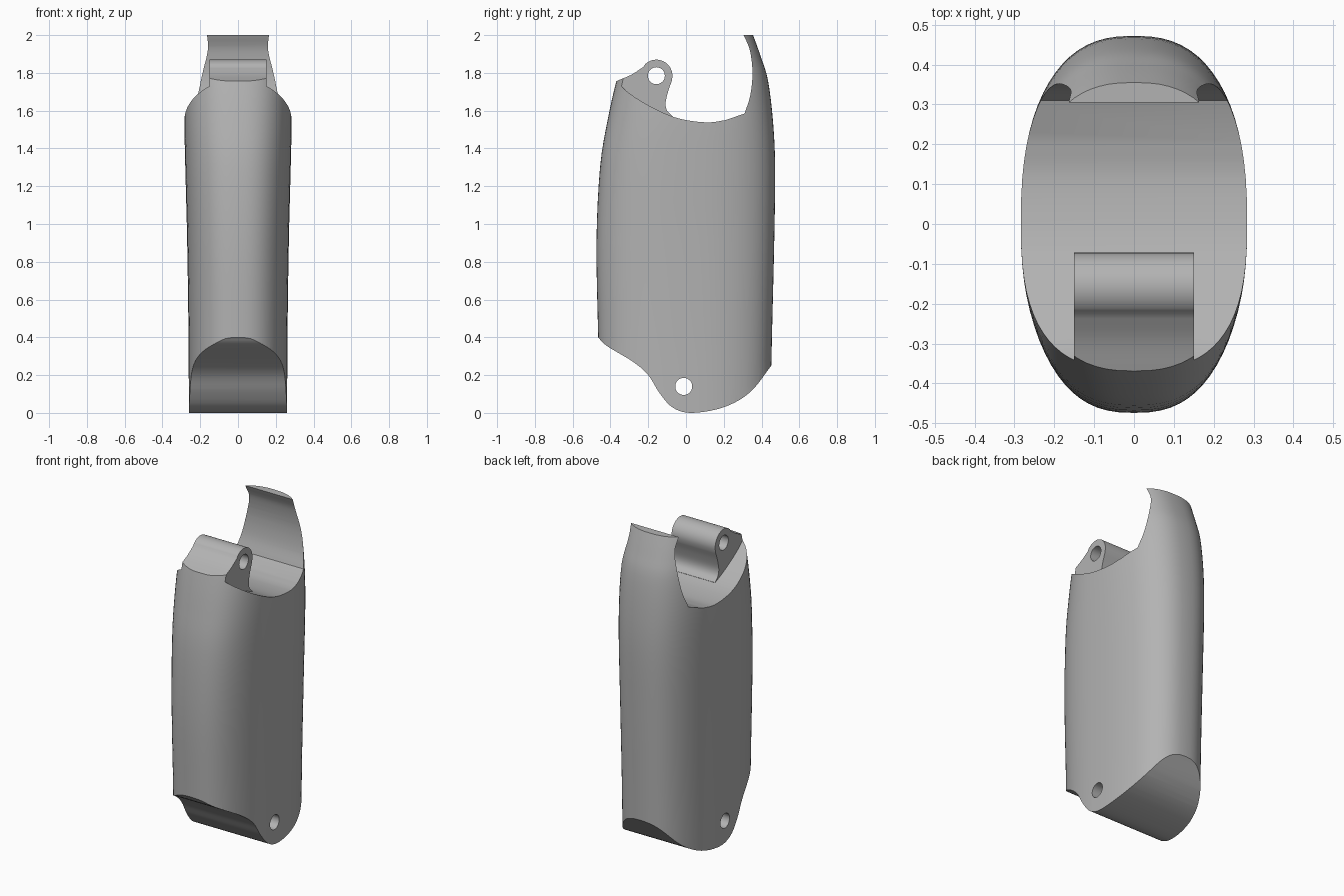
import bpy, bmesh, math
from mathutils import Vector

cube = bpy.data.objects.get("Cube")
if cube:
    bpy.data.objects.remove(cube, do_unlink=True)

grey = bpy.data.materials.new("plain grey")
grey.use_nodes = True
colour = (0.45, 0.45, 0.45, 1)
grey.diffuse_color = colour
grey.node_tree.nodes["Principled BSDF"].inputs["Base Color"].default_value = colour


def smooth_path(points, steps=5):
    """Catmull-Rom curve through the points."""
    pts = [Vector(p) for p in points]
    pts = [2 * pts[0] - pts[1]] + pts + [2 * pts[-1] - pts[-2]]
    out = []
    for a, b, c, d in zip(pts, pts[1:], pts[2:], pts[3:]):
        for i in range(steps):
            t = i / steps
            out.append(0.5 * (2 * b + (c - a) * t + (2 * a - 5 * b + 4 * c - d) * t * t
                              + (3 * b - a - 3 * c + d) * t ** 3))
    return out + [pts[-2]]


def loft(name, rings):
    """Skin closed rings of equal length and cap both ends."""
    bm = bmesh.new()
    rows = [[bm.verts.new(co) for co in ring] for ring in rings]
    n = len(rows[0])
    for low, high in zip(rows, rows[1:]):
        for i in range(n):
            j = (i + 1) % n
            bm.faces.new((low[i], low[j], high[j], high[i]))
    bm.faces.new(rows[0])
    bm.faces.new(rows[-1])
    bmesh.ops.recalc_face_normals(bm, faces=bm.faces)
    mesh = bpy.data.meshes.new(name)
    bm.to_mesh(mesh)
    bm.free()
    mesh.materials.append(grey)
    obj = bpy.data.objects.new(name, mesh)
    bpy.context.collection.objects.link(obj)
    return obj


def prism(name, outline, half_width):
    """Side outline in (y, z) extruded across x."""
    return loft(name, [[(x, p[0], p[1]) for p in outline] for x in (-half_width, half_width)])


def circle(y, z, r, start=0, end=360, n=32):
    angles = [math.radians(start + (end - start) * i / n) for i in range(n)]
    return [(y + r * math.cos(a), z + r * math.sin(a)) for a in angles]


def combine(target, tool, operation):
    mod = target.modifiers.new(operation.title(), 'BOOLEAN')
    mod.operation, mod.solver, mod.object = operation, 'EXACT', tool
    bpy.context.view_layer.objects.active = target
    bpy.ops.object.modifier_apply(modifier=mod.name)
    bpy.data.objects.remove(tool, do_unlink=True)


# Rounded shell: z, front y, back y, half width
sections = [(-0.1, -0.455, 0.445, 0.26), (0.4, -0.465, 0.455, 0.262), (0.9, -0.474, 0.467, 0.269),
            (1.3, -0.455, 0.472, 0.279), (1.55, -0.415, 0.46, 0.284), (1.76, -0.368, 0.434, 0.28),
            (1.88, -0.33, 0.398, 0.272), (2.0, -0.29, 0.355, 0.26), (2.1, -0.25, 0.315, 0.245)]
rings = []
for z, front, back, width in smooth_path(sections, 4):
    ring = []
    for i in range(72):
        a = math.tau * i / 72
        c, s = math.cos(a), math.sin(a)
        depth = back if s > 0 else -front
        ring.append((math.copysign(abs(c) ** 0.8, c) * width,
                     math.copysign(abs(s) ** 0.8, s) * depth, z))
    rings.append(ring)
shell = loft("grip_body", rings)

# Side outline: curved underside, scooped top and rear hook
underside = smooth_path([(-0.465, 0.4), (-0.42, 0.355), (-0.28, 0.27), (-0.2, 0.2), (-0.14, 0.105),
                         (-0.07, 0.028), (0.03, 0), (0.2, 0.03), (0.34, 0.11), (0.455, 0.255)])
hook = smooth_path([(0.305, 2.0), (0.338, 1.92), (0.352, 1.8), (0.34, 1.68), (0.31, 1.585)])
scoop = smooth_path([(0.21, 1.55), (0.12, 1.538), (0, 1.55), (-0.1, 1.58), (-0.22, 1.64),
                     (-0.31, 1.7), (-0.367, 1.757)])
outline = [(-0.6, 0.4)] + underside + [(0.6, 0.4), (0.6, 2.0)] + hook + scoop + [(-0.6, 1.757)]
side_shape = prism("side_shape", outline, 0.4)

# Pivot lug standing on the scooped front
slope = smooth_path([(-0.367, 1.757), (-0.29, 1.79), (-0.225, 1.832)])
neck = smooth_path([(-0.076, 1.755), (-0.095, 1.7), (-0.108, 1.64), (-0.1, 1.6), (-0.07, 1.57)])
lug_outline = slope + circle(-0.157, 1.785, 0.085, 135, -15) + neck + [(-0.07, 1.5), (-0.367, 1.5)]
lug = prism("pivot_lug", lug_outline, 0.15)
combine(side_shape, lug, 'UNION')
combine(shell, side_shape, 'INTERSECT')

# Cross pin holes
for y, z in ((-0.157, 1.785), (-0.012, 0.14)):
    combine(shell, prism("pin_hole", circle(y, z, 0.045), 0.5), 'DIFFERENCE')

bpy.ops.object.select_all(action='DESELECT')
shell.select_set(True)
bpy.context.view_layer.objects.active = shell
bpy.ops.object.shade_smooth_by_angle(angle=math.radians(30))
